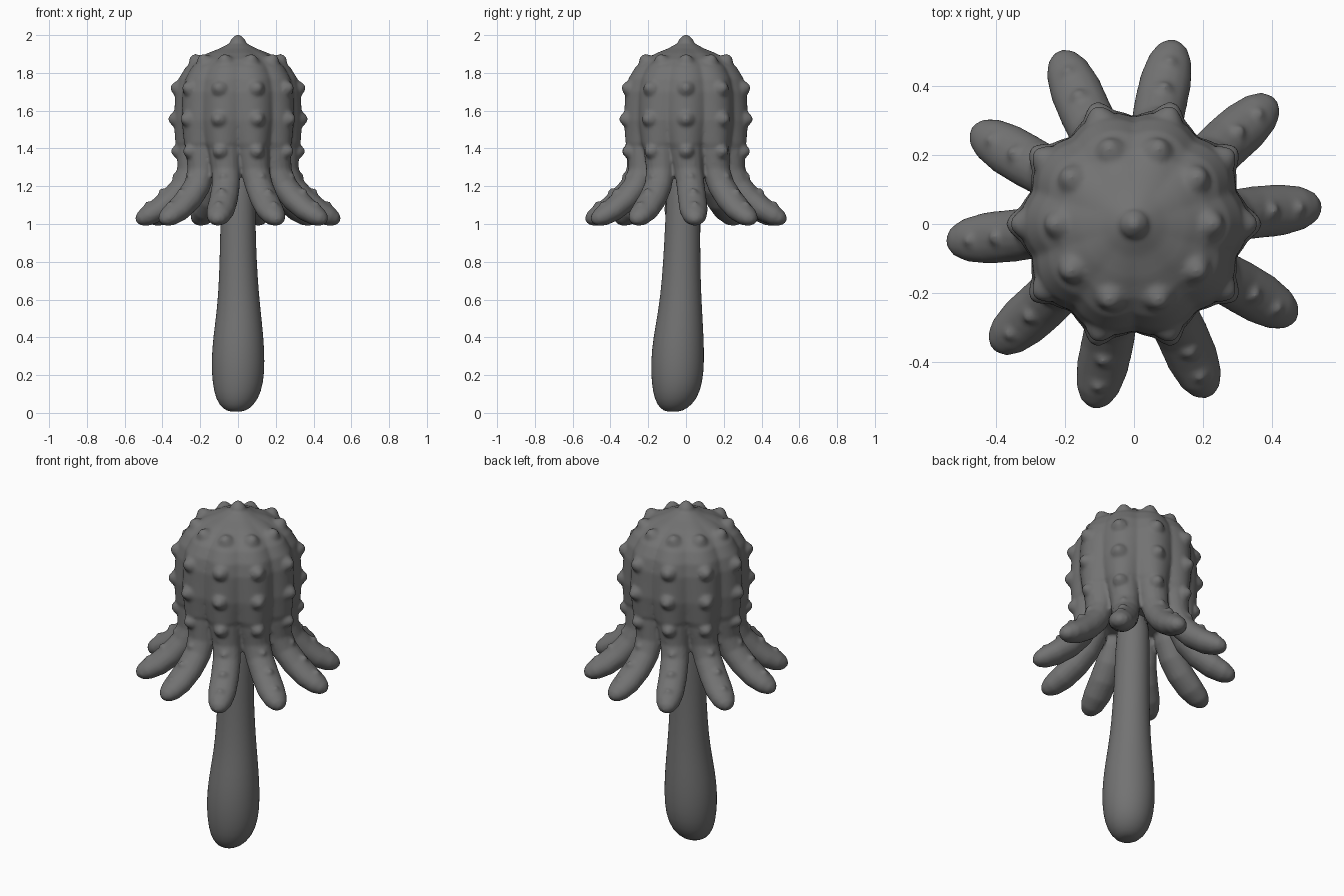
import bpy, bmesh
from math import sin, cos, pi, radians
from mathutils import Vector, Matrix

if "Cube" in bpy.data.objects:
    bpy.data.objects.remove(bpy.data.objects["Cube"])

LOBES = 10
TWIST = radians(5.5)
grey = bpy.data.materials.new("dark_grey")
grey.diffuse_color = (0.17, 0.17, 0.17, 1)
grey.use_nodes = True
grey.node_tree.nodes["Principled BSDF"].inputs["Base Color"].default_value = grey.diffuse_color


def loft(bm, rings):
    """Skin a list of point rings and close both ends."""
    vs = [[bm.verts.new(p) for p in ring] for ring in rings]
    n = len(vs[0])
    faces = []
    for a, b in zip(vs, vs[1:]):
        for i in range(n):
            j = (i + 1) % n
            faces.append(bm.faces.new((a[i], a[j], b[j], b[i])))
    faces += [bm.faces.new(vs[0]), bm.faces.new(vs[-1])]
    bmesh.ops.recalc_face_normals(bm, faces=faces)


def finish(bm, name, mods=()):
    me = bpy.data.meshes.new(name)
    bm.to_mesh(me)
    bm.free()
    me.polygons.foreach_set("use_smooth", [True] * len(me.polygons))
    me.materials.append(grey)
    ob = bpy.data.objects.new(name, me)
    bpy.context.collection.objects.link(ob)
    for kind, props in mods:
        m = ob.modifiers.new(kind.title(), kind)
        for k, v in props.items():
            setattr(m, k, v)
    return ob


# Stalk: rings of (z, radius, x centre, y centre)
bm = bmesh.new()
stalk = [(0.006, 0.03, -0.01, -0.07), (0.018, 0.068, -0.01, -0.066), (0.07, 0.113, -0.005, -0.055),
         (0.16, 0.136, 0, -0.047), (0.27, 0.142, 0, -0.045), (0.4, 0.134, 0.002, -0.04),
         (0.55, 0.115, 0.004, -0.03), (0.7, 0.103, 0.002, -0.025), (0.9, 0.095, 0, -0.02),
         (1.1, 0.092, 0, -0.015), (1.4, 0.085, 0, 0)]
loft(bm, [[(x + r * cos(2 * pi * i / 32), y + r * sin(2 * pi * i / 32), z) for i in range(32)]
          for z, r, x, y in stalk])
finish(bm, "stalk", [("SUBSURF", {"levels": 1, "render_levels": 1})])

# Fluted cap: (z, ridge radius, groove depth)
bm = bmesh.new()
cap = [(1.98, 0.012, 0), (1.96, 0.04, 0), (1.93, 0.095, 0.02), (1.905, 0.16, 0.05),
       (1.872, 0.226, 0.065), (1.83, 0.277, 0.07), (1.77, 0.314, 0.07), (1.7, 0.331, 0.07),
       (1.55, 0.34, 0.085), (1.43, 0.332, 0.12), (1.36, 0.315, 0.19), (1.315, 0.22, 0.15),
       (1.315, 0.07, 0)]
N = LOBES * 12
rings = []
for z, r, d in cap:
    ring = []
    for i in range(N):
        a = 2 * pi * i / N
        rr = r * (1 - d * (1 - abs(cos(LOBES / 2 * a))))
        ring.append((rr * cos(a), rr * sin(a), z))
    rings.append(ring)
loft(bm, rings)

# Tentacles flaring from the cap: (r, z, half width, half thickness, twist share)
path = [(0.22, 1.62, 0.05, 0.05, 0), (0.245, 1.5, 0.085, 0.075, 0), (0.247, 1.38, 0.085, 0.077, 0.2),
        (0.252, 1.28, 0.077, 0.072, 0.6), (0.287, 1.2, 0.075, 0.068, 0.9), (0.35, 1.13, 0.076, 0.067, 1),
        (0.425, 1.073, 0.075, 0.062, 1), (0.487, 1.04, 0.063, 0.053, 1), (0.524, 1.024, 0.043, 0.036, 1),
        (0.542, 1.017, 0.016, 0.014, 1)]
for k in range(LOBES):
    rings = []
    for j, (r, z, w, t, tw) in enumerate(path):
        p, q = path[max(j - 1, 0)], path[min(j + 1, len(path) - 1)]
        tan = Vector((q[0] - p[0], q[1] - p[1])).normalized()
        rot = Matrix.Rotation(2 * pi * k / LOBES + TWIST * tw, 3, 'Z')
        ring = []
        for i in range(16):
            a = 2 * pi * i / 16
            s = t * cos(a)
            ring.append(rot @ Vector((r - tan.y * s, w * sin(a), z + tan.x * s)))
        rings.append(ring)
    loft(bm, rings)

# Soft nubs, fused into the cap by the remesh
nub = [(0.046, -0.015), (0.042, 0.002), (0.029, 0.016), (0.016, 0.028), (0.006, 0.031)]


def add_nub(pos, normal, size):
    q = Vector((0, 0, 1)).rotation_difference(normal)
    loft(bm, [[pos + q @ (Vector((r * cos(2 * pi * i / 12), r * sin(2 * pi * i / 12), h)) * size)
               for i in range(12)] for r, h in nub])


# (r, z, normal r, normal z, twist share, size)
rows = [(0.226, 1.868, 0.55, 0.83, 0, 1), (0.326, 1.72, 0.97, 0.22, 0, 1),
        (0.338, 1.555, 1, 0, 0, 1), (0.326, 1.385, 1, 0, 0.1, 0.9),
        (0.329, 1.25, 0.9, 0.4, 0.8, 0.65), (0.402, 1.168, 0.65, 0.76, 1, 0.65),
        (0.478, 1.1, 0.5, 0.86, 1, 0.65)]
for k in range(LOBES):
    for r, z, nr, nz, tw, size in rows:
        rot = Matrix.Rotation(2 * pi * k / LOBES + TWIST * tw, 3, 'Z')
        add_nub(rot @ Vector((r, 0, z)), rot @ Vector((nr, 0, nz)).normalized(), size)
add_nub(Vector((0, 0, 1.973)), Vector((0, 0, 1)), 0.95)
finish(bm, "tentacle_cap", [("REMESH", {"mode": 'VOXEL', "voxel_size": 0.009, "use_smooth_shade": True}),
                            ("SMOOTH", {"factor": 0.5, "iterations": 5})])
